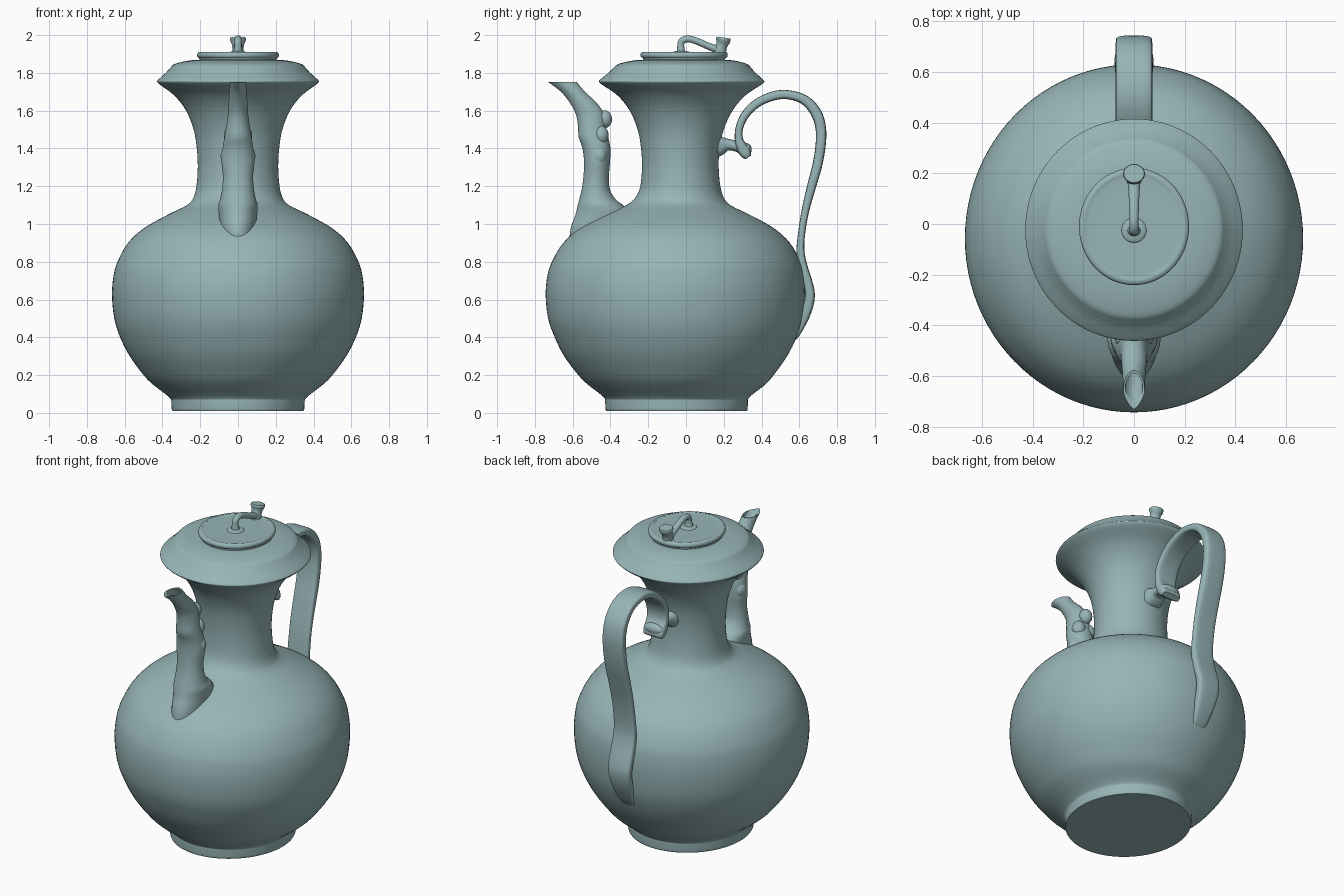
import bpy, bmesh, math
from mathutils import Vector

celadon = bpy.data.materials.new("celadon_glaze")
celadon.diffuse_color = (0.31, 0.46, 0.47, 1)


def smooth(pts, n=5):
    """Catmull-Rom resampling of tuples of any size."""
    out = []
    for i in range(len(pts) - 1):
        p0, p1, p2, p3 = (pts[max(i - 1, 0)], pts[i], pts[i + 1], pts[min(i + 2, len(pts) - 1)])
        for k in range(n):
            t = k / n
            out.append(tuple(
                0.5 * (2 * b + (c - a) * t + (2 * a - 5 * b + 4 * c - d) * t * t
                       + (3 * b - a - 3 * c + d) * t ** 3)
                for a, b, c, d in zip(p0, p1, p2, p3)))
    return out + [tuple(pts[-1])]


def finish(name, bm, angle=40):
    bmesh.ops.recalc_face_normals(bm, faces=bm.faces)
    me = bpy.data.meshes.new(name)
    bm.to_mesh(me)
    bm.free()
    ob = bpy.data.objects.new(name, me)
    bpy.context.collection.objects.link(ob)
    me.materials.append(celadon)
    bpy.ops.object.select_all(action='DESELECT')
    ob.select_set(True)
    bpy.context.view_layer.objects.active = ob
    bpy.ops.object.shade_smooth_by_angle(angle=math.radians(angle))
    return ob


def loft(name, rings, angle=40):
    """Skin a list of point rings and close both ends."""
    bm = bmesh.new()
    vs = [[bm.verts.new(p) for p in r] for r in rings]
    n = len(vs[0])
    for a, b in zip(vs, vs[1:]):
        for i in range(n):
            j = (i + 1) % n
            bm.faces.new((a[i], a[j], b[j], b[i]))
    bm.faces.new(vs[0])
    bm.faces.new(vs[-1])
    return finish(name, bm, angle)


def turned(name, profile, n=96, sub=4):
    """Lathe: profile rows are (z, radius x, radius y, centre y)."""
    ang = [2 * math.pi * i / n for i in range(n)]
    return loft(name, [[(rx * math.cos(a), cy + ry * math.sin(a), z) for a in ang]
                       for z, rx, ry, cy in smooth(profile, sub)])


def strap(name, path, power=0.5, n=28, sub=6):
    """Sweep in the side plane: rows are (y, z, half thickness, half width)."""
    pts = smooth(path, sub)
    sgn = lambda v: math.copysign(abs(v) ** power, v)
    rings = []
    for i, (y, z, ht, hw) in enumerate(pts):
        a, b = pts[max(i - 1, 0)], pts[min(i + 1, len(pts) - 1)]
        t = Vector((0, b[0] - a[0], b[1] - a[1])).normalized()
        nrm = Vector((0, -t.z, t.y))
        rings.append([Vector((hw * sgn(math.cos(u)), y, z)) + nrm * ht * sgn(math.sin(u))
                      for u in (2 * math.pi * k / n for k in range(n))])
    return loft(name, rings, 55)


def blob(name, loc, size):
    bm = bmesh.new()
    bmesh.ops.create_uvsphere(bm, u_segments=24, v_segments=14, radius=1)
    for v in bm.verts:
        v.co = Vector(c * s + o for c, s, o in zip(v.co, size, loc))
    return finish(name, bm, 180)


# body with foot and flaring neck
turned("body", [
    (0.01, .34, .365, -.05), (0.015, .35, .375, -.05), (0.06, .353, .378, -.05),
    (0.075, .357, .38, -.05), (0.1, .385, .405, -.05), (0.15, .45, .47, -.05),
    (0.2, .5, .517, -.053), (0.3, .573, .59, -.055), (0.4, .624, .64, -.055),
    (0.5, .655, .673, -.057), (0.62, .667, .686, -.057), (0.72, .66, .68, -.055),
    (0.8, .638, .658, -.052), (0.9, .582, .6, -.05), (0.98, .495, .51, -.048),
    (1.05, .37, .38, -.045), (1.1, .27, .275, -.04), (1.14, .236, .234, -.034),
    (1.2, .22, .212, -.03), (1.3, .213, .203, -.03), (1.4, .218, .208, -.03),
    (1.5, .235, .228, -.028), (1.6, .275, .272, -.026), (1.68, .337, .338, -.024),
    (1.735, .41, .418, -.023), (1.748, .425, .434, -.023)])

# lid: sloping rim with stepped shoulder
turned("lid", [
    (1.745, .422, .431, -.023), (1.755, .429, .438, -.023), (1.768, .418, .427, -.023),
    (1.80, .383, .39, -.021), (1.825, .36, .366, -.02), (1.845, .34, .345, -.018),
    (1.86, .29, .295, -.015), (1.868, .235, .245, -.012), (1.87, .19, .2, -.01)])
# raised disc on the lid with a rolled edge
turned("lid_disc", [
    (1.86, .205, .218, -.01), (1.877, .205, .218, -.01), (1.884, .214, .228, -.01),
    (1.895, .217, .231, -.01), (1.906, .213, .227, -.01), (1.911, .203, .217, -.01),
    (1.911, .195, .209, -.01), (1.907, .18, .194, -.01), (1.907, .02, .02, -.01)])

# knob: bent stalk with an upright cut end
strap("knob_stalk", [
    (-.025, 1.90, .024, .03), (-.028, 1.935, .019, .02), (-.022, 1.968, .018, .018),
    (.012, 1.98, .018, .018), (.06, 1.967, .018, .019), (.11, 1.945, .018, .021),
    (.16, 1.926, .02, .024), (.185, 1.92, .02, .024)], power=1)
strap("knob_bud", [
    (.178, 1.90, .036, .03), (.182, 1.925, .032, .03), (.19, 1.95, .031, .032),
    (.196, 1.968, .037, .04), (.198, 1.98, .039, .043), (.199, 1.987, .036, .04)], power=1)
blob("knob_base", (0, -.025, 1.905), (.05, .05, .012))

# spout: horizontal rings, rows are (z, front y, back y, half width, pointedness)
outer = smooth([
    (0.86, -.62, -.36, .08, 0), (0.97, -.612, -.32, .092, 0), (1.05, -.585, -.30, .102, 0),
    (1.10, -.573, -.335, .104, 0), (1.13, -.565, -.372, .095, 0), (1.18, -.553, -.402, .085, 0),
    (1.25, -.543, -.408, .08, 0), (1.33, -.54, -.402, .087, 0), (1.40, -.548, -.40, .081, 0),
    (1.46, -.568, -.412, .072, 0), (1.52, -.572, -.425, .062, 0), (1.58, -.583, -.432, .054, 0),
    (1.64, -.614, -.472, .05, .1), (1.70, -.662, -.535, .045, .3), (1.752, -.73, -.578, .042, .5)])
inner = smooth([
    (1.75, -.705, -.59, .034, .5), (1.70, -.64, -.555, .032, .3), (1.62, -.58, -.49, .03, 0)])
rings = []
for z, y0, y1, hw, p in outer + inner:
    ring = []
    for k in range(40):
        c, s = math.cos(k * math.pi / 20), math.sin(k * math.pi / 20)
        ring.append((hw * c * (1 - p * max(0, -s) ** 2), (y0 + y1) / 2 + (y1 - y0) / 2 * s, z))
    rings.append(ring)
loft("spout", rings, 50)
# modelled lumps on the spout
for i, (x, y, z, r) in enumerate([(0, -.43, 1.555, .038), (.035, -.45, 1.47, .04),
                                  (-.035, -.45, 1.47, .04), (.05, -.46, 1.36, .042),
                                  (-.05, -.46, 1.36, .042)]):
    blob(f"spout_lump_{i + 1}", (x, y, z), (r, r, r * 1.25))

# strap handle, from the tongue on the body up and over to a curled end
strap("handle", [
    (.50, .34, .012, .02), (.565, .40, .022, .045), (.612, .48, .026, .06),
    (.645, .56, .027, .07), (.656, .63, .026, .075), (.642, .70, .025, .077),
    (.618, .78, .024, .076), (.606, .86, .021, .074), (.612, .95, .019, .072),
    (.632, 1.07, .02, .072), (.665, 1.20, .024, .072), (.695, 1.31, .026, .072),
    (.713, 1.42, .027, .072), (.713, 1.51, .028, .072), (.688, 1.59, .029, .072),
    (.63, 1.655, .026, .072), (.55, 1.683, .024, .072), (.47, 1.68, .024, .072),
    (.38, 1.642, .023, .072), (.315, 1.58, .022, .072), (.283, 1.51, .02, .072),
    (.28, 1.45, .022, .07), (.296, 1.405, .029, .07), (.318, 1.37, .028, .068),
    (.33, 1.352, .016, .06)])
blob("handle_curl", (0, .318, 1.395), (.068, .03, .034))
# bridge joining the curl to the neck
strap("handle_bridge", [
    (.14, 1.415, .075, .075), (.18, 1.415, .055, .062), (.22, 1.42, .032, .05),
    (.26, 1.413, .028, .05), (.30, 1.395, .026, .05)], power=.8)
